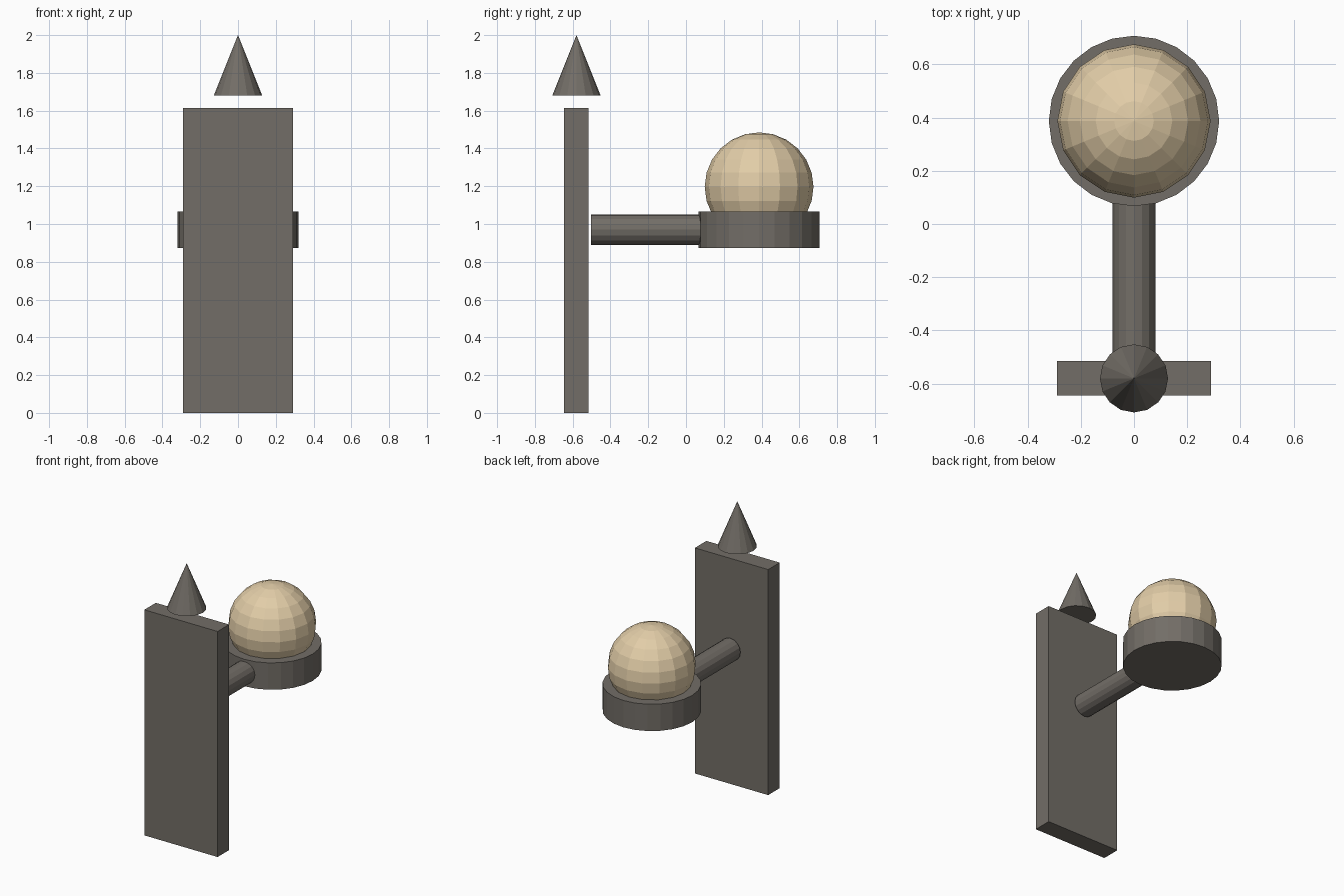
import bpy
from math import pi

cube = bpy.data.objects.get("Cube")
if cube:
    bpy.data.objects.remove(cube, do_unlink=True)


def make_material(name, rgb):
    mat = bpy.data.materials.new(name)
    mat.use_nodes = True
    mat.diffuse_color = (*rgb, 1)
    mat.node_tree.nodes["Principled BSDF"].inputs["Base Color"].default_value = (*rgb, 1)
    return mat


def finish(name, mat):
    obj = bpy.context.object
    obj.name = name
    obj.data.materials.append(mat)
    return obj


iron = make_material("dark iron", (0.17, 0.155, 0.135))
glow = make_material("warm glass", (0.76, 0.61, 0.39))

PLATE_Y, LAMP_Y = -0.58, 0.387

# Upright wall plate
bpy.ops.mesh.primitive_cube_add(size=1, location=(0, PLATE_Y, 0.807))
plate = finish("wall_plate", iron)
plate.scale = (0.58, 0.13, 1.614)

# Pointed finial floating just above the plate
bpy.ops.mesh.primitive_cone_add(vertices=16, radius1=0.128, radius2=0, depth=0.32,
                                location=(0, PLATE_Y, 1.84))
finish("finial", iron)

# Horizontal arm reaching into the cup
arm_start, arm_end = -0.502, 0.14
bpy.ops.mesh.primitive_cylinder_add(vertices=16, radius=0.08, depth=arm_end - arm_start,
                                    location=(0, (arm_start + arm_end) / 2, 0.97),
                                    rotation=(pi / 2, 0, 0))
finish("arm", iron)

# Solid cup carrying the globe
bpy.ops.mesh.primitive_cylinder_add(vertices=24, radius=0.32, depth=0.192,
                                    location=(0, LAMP_Y, 0.97))
finish("cup", iron)

# Faceted glass globe
bpy.ops.mesh.primitive_uv_sphere_add(segments=16, ring_count=12, radius=0.288,
                                     location=(0, LAMP_Y, 1.197))
finish("globe", glow)
